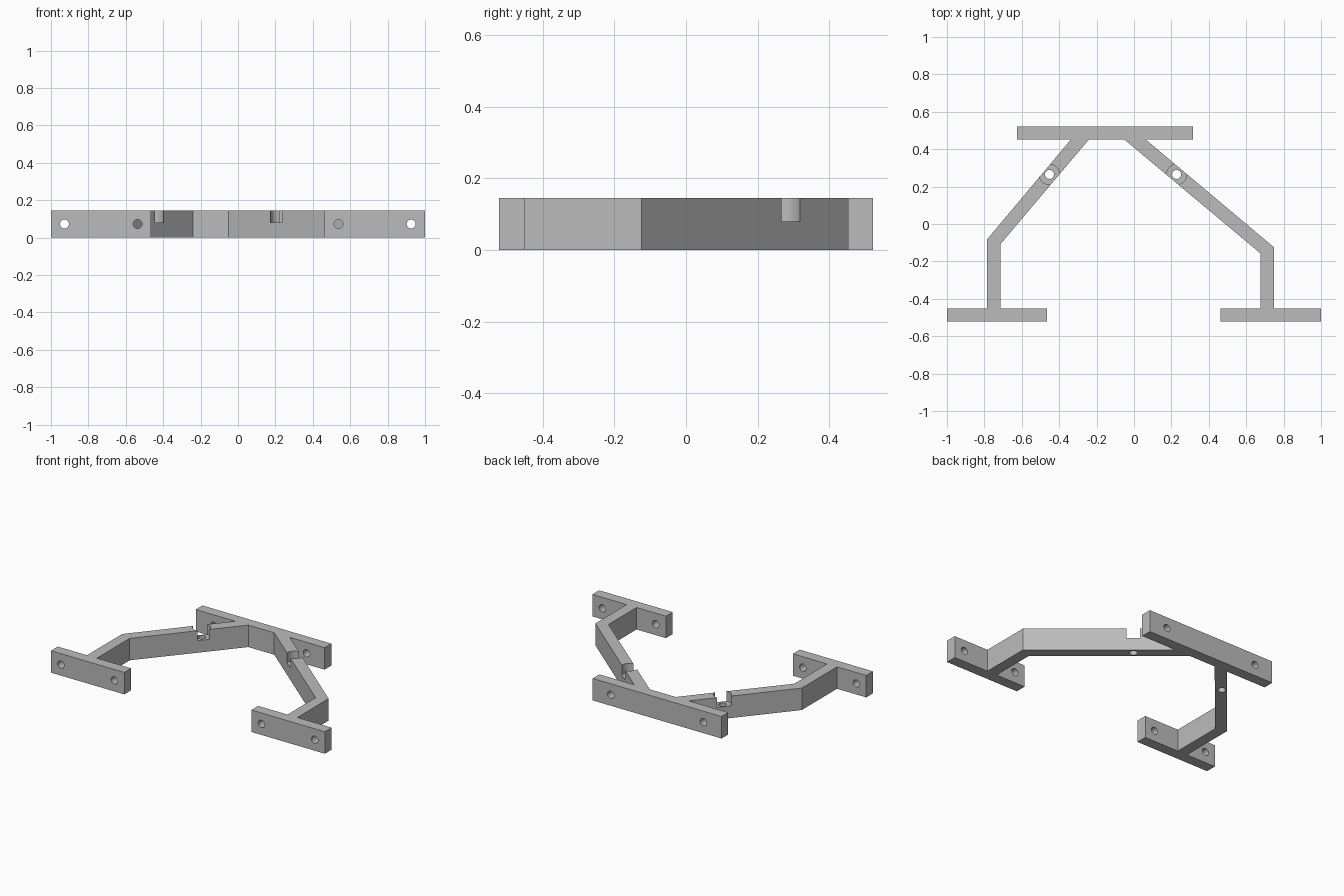
import bpy, bmesh, math
from mathutils import Matrix, Vector

cube = bpy.data.objects.get("Cube")
if cube:
    bpy.data.objects.remove(cube, do_unlink=True)

HEIGHT = 0.145
HOLE_R = 0.024
SEAT_R = 0.054
SEAT_Z = 0.08

grey = bpy.data.materials.new("plain grey")
grey.use_nodes = True
colour = (0.5, 0.5, 0.5, 1)
grey.diffuse_color = colour
grey.node_tree.nodes["Principled BSDF"].inputs["Base Color"].default_value = colour


def add_object(name, bm):
    bmesh.ops.recalc_face_normals(bm, faces=bm.faces)
    mesh = bpy.data.meshes.new(name)
    bm.to_mesh(mesh)
    bm.free()
    mesh.materials.append(grey)
    ob = bpy.data.objects.new(name, mesh)
    bpy.context.collection.objects.link(ob)
    return ob


def prism(name, outline):
    """Extrude a plan outline to the frame height."""
    bm = bmesh.new()
    face = bm.faces.new([bm.verts.new((x, y, 0)) for x, y in outline])
    top = bmesh.ops.extrude_face_region(bm, geom=[face])["geom"]
    bmesh.ops.translate(bm, vec=(0, 0, HEIGHT),
                        verts=[v for v in top if isinstance(v, bmesh.types.BMVert)])
    return add_object(name, bm)


def drill(ob, start, end, radius):
    """Cut a round hole between two points."""
    start, end = Vector(start), Vector(end)
    axis = end - start
    bm = bmesh.new()
    bmesh.ops.create_cone(
        bm, cap_ends=True, segments=32, radius1=radius, radius2=radius, depth=axis.length,
        matrix=Matrix.Translation((start + end) / 2) @ axis.to_track_quat("Z", "Y").to_matrix().to_4x4())
    cutter = add_object("hole_cutter", bm)
    cutter.hide_render = True
    mod = ob.modifiers.new("hole", "BOOLEAN")
    mod.operation, mod.solver, mod.object = "DIFFERENCE", "EXACT", cutter
    mesh = bpy.data.meshes.new_from_object(ob.evaluated_get(bpy.context.evaluated_depsgraph_get()))
    ob.modifiers.clear()
    ob.data = mesh
    bpy.data.objects.remove(cutter, do_unlink=True)


def finish(ob):
    bpy.ops.object.select_all(action="DESELECT")
    ob.select_set(True)
    bpy.context.view_layer.objects.active = ob
    bpy.ops.object.shade_smooth_by_angle(angle=math.radians(30))


def mounting_bar(name, x0, x1, y0, y1, inset):
    """Flat bar with a screw hole near each end."""
    bar = prism(name, [(x0, y0), (x1, y0), (x1, y1), (x0, y1)])
    for x in (x0 + inset, x1 - inset):
        drill(bar, (x, y0 - 0.1, HEIGHT / 2), (x, y1 + 0.1, HEIGHT / 2), HOLE_R)
    finish(bar)


def arm(name, outline, x, y):
    """Bent arm with a counterbored vertical hole."""
    ob = prism(name, outline)
    drill(ob, (x, y, SEAT_Z), (x, y, HEIGHT + 0.1), SEAT_R)
    drill(ob, (x, y, -0.1), (x, y, HEIGHT + 0.1), HOLE_R)
    finish(ob)


# Mounting bars
FRONT, BACK = -0.451, 0.452
mounting_bar("right_front_bar", -1, -0.465, -0.522, FRONT, 0.072)
mounting_bar("left_front_bar", 0.463, 1, -0.522, FRONT, 0.074)
mounting_bar("back_bar", -0.625, 0.316, BACK, 0.522, 0.132)

# Arms joining the front bars to the back bar
arm("right_arm", [(-0.787, FRONT), (-0.715, FRONT), (-0.715, -0.109),
                  (-0.241, BACK), (-0.337, BACK), (-0.787, -0.084)], -0.452, 0.265)
arm("left_arm", [(0.677, FRONT), (0.749, FRONT), (0.749, -0.125),
                 (0.062, BACK), (-0.052, BACK), (0.677, -0.158)], 0.228, 0.265)
